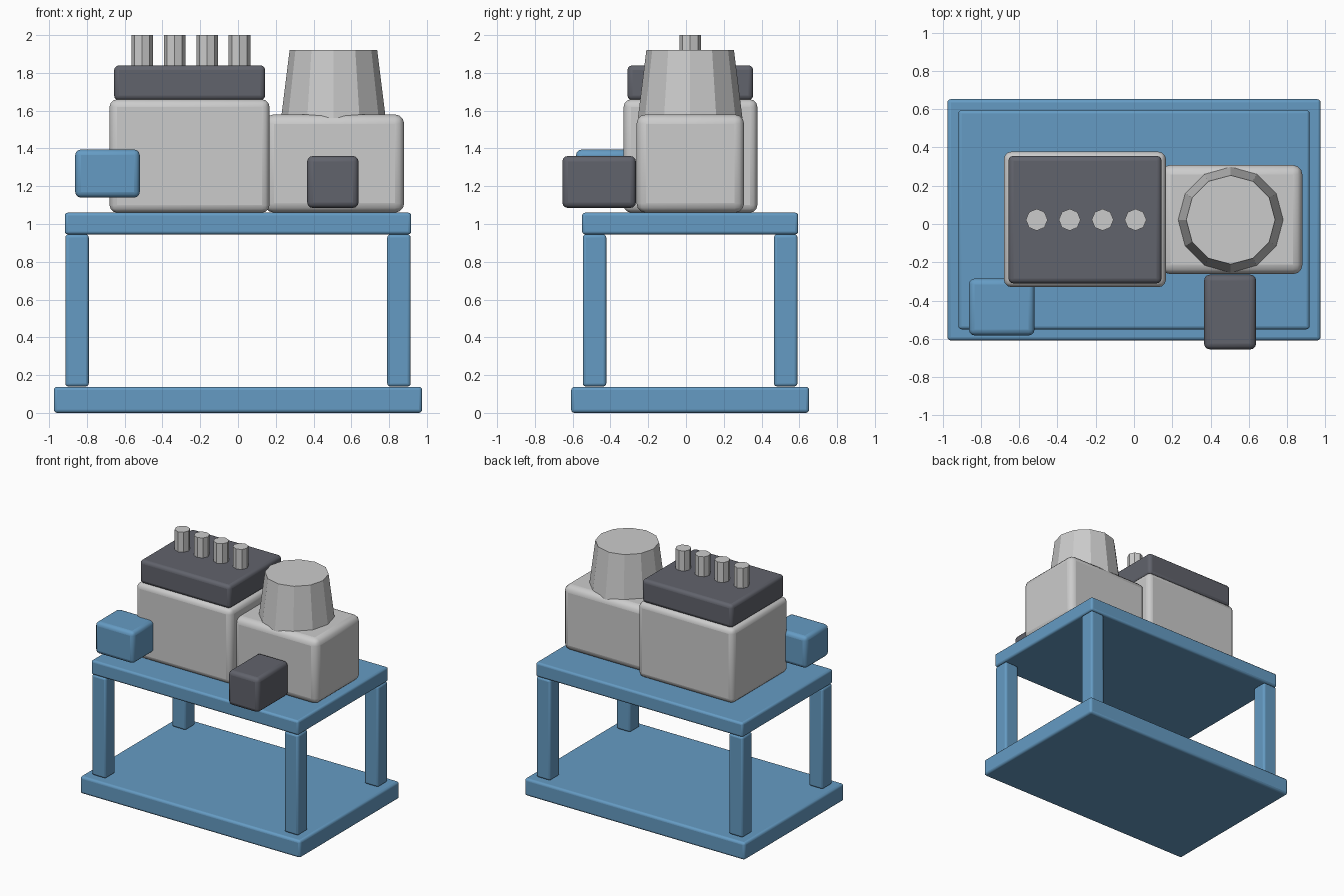
import bpy
from math import radians

if "Cube" in bpy.data.objects:
    bpy.data.objects.remove(bpy.data.objects["Cube"])


def material(name, rgb):
    m = bpy.data.materials.new(name)
    m.diffuse_color = (*rgb, 1)
    m.use_nodes = True
    m.node_tree.nodes["Principled BSDF"].inputs["Base Color"].default_value = m.diffuse_color
    return m


BLUE = material("blue_paint", (0.13, 0.33, 0.55))
DARK = material("dark_metal", (0.12, 0.125, 0.15))
CY = 0.022  # middle of the stand in y


def box(name, x, y, z, bevel, mat=None):
    """Rounded box from (min, max) ranges."""
    bpy.ops.mesh.primitive_cube_add(size=1, location=[sum(r) / 2 for r in (x, y, z)])
    o = bpy.context.object
    o.name = name
    o.scale = [r[1] - r[0] for r in (x, y, z)]
    bpy.ops.object.transform_apply(location=False, rotation=False, scale=True)
    if mat:
        o.data.materials.append(mat)
    b = o.modifiers.new("rounded_edges", 'BEVEL')
    b.width = bevel
    b.segments = 3
    bpy.ops.object.shade_smooth_by_angle(angle=radians(35))
    return o


def cone(name, sides, r1, r2, x, y, z0, z1):
    bpy.ops.mesh.primitive_cone_add(vertices=sides, radius1=r1, radius2=r2,
                                    depth=z1 - z0, location=(x, y, (z0 + z1) / 2))
    bpy.context.object.name = name


# Stand: base plate, four legs, upper plate
box("base_plate", (-0.975, 0.975), (-0.608, 0.652), (0, 0.138), 0.018, BLUE)
box("upper_plate", (-0.917, 0.917), (CY - 0.572, CY + 0.572), (0.945, 1.06), 0.016, BLUE)
for sx, side in ((-1, "left"), (1, "right")):
    for sy, end in ((-1, "front"), (1, "back")):
        cx, cy = sx * 0.852, CY + sy * 0.506
        box(f"{end}_{side}_leg", (cx - 0.062, cx + 0.062), (cy - 0.062, cy + 0.062),
            (0.14, 0.945), 0.016, BLUE)

# Engine block with dark cover and a row of pipes
box("engine_block", (-0.68, 0.167), (-0.33, 0.378), (1.06, 1.66), 0.04)
box("engine_cover", (-0.656, 0.144), (-0.31, 0.356), (1.655, 1.84), 0.026, DARK)
for i in range(4):
    cone(f"pipe_{i + 1}", 8, 0.057, 0.057, -0.508 + i * 0.172, 0.022, 1.8, 2.0)

# Generator housing with tapered drum
box("generator_housing", (0.14, 0.88), (-0.262, 0.308), (1.06, 1.58), 0.05)
cone("tapered_drum", 12, 0.277, 0.232, 0.505, 0.022, 1.56, 1.92)

# Small boxes at the front
box("control_box", (-0.862, -0.52), (-0.582, -0.285), (1.14, 1.394), 0.03, BLUE)
box("terminal_box", (0.366, 0.638), (-0.655, -0.265), (1.085, 1.36), 0.03, DARK)
